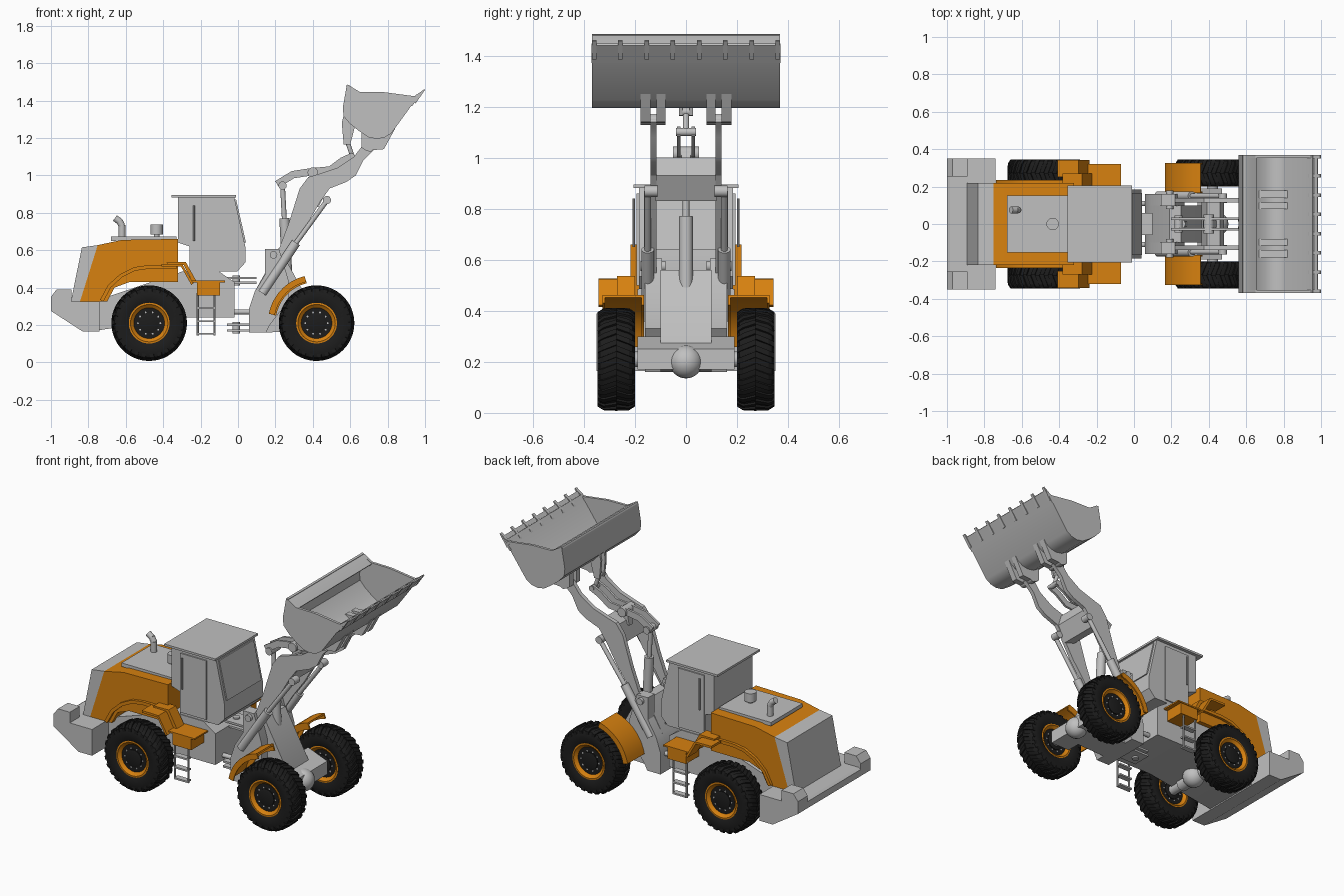
import bpy, bmesh, math
from mathutils import Vector, Matrix

if "Cube" in bpy.data.objects:
    bpy.data.objects.remove(bpy.data.objects["Cube"])

def material(name, rgb):
    m = bpy.data.materials.new(name)
    m.diffuse_color = (*rgb, 1)
    m.use_nodes = True
    m.node_tree.nodes["Principled BSDF"].inputs["Base Color"].default_value = m.diffuse_color
    return m

GREY = material("light grey", (0.53, 0.53, 0.53))
ORANGE = material("orange", (0.68, 0.22, 0.005))
BLACK = material("tyre black", (0.012, 0.012, 0.012))

def finish(name, bm, mat, angle=30):
    bmesh.ops.recalc_face_normals(bm, faces=bm.faces)
    me = bpy.data.meshes.new(name)
    bm.to_mesh(me)
    bm.free()
    me.materials.append(mat)
    me.polygons.foreach_set("use_smooth", [True] * len(me.polygons))
    me.set_sharp_from_angle(angle=math.radians(angle))
    ob = bpy.data.objects.new(name, me)
    bpy.context.collection.objects.link(ob)
    return ob

def prism(name, pts, y0, y1, mat, both=False):
    """Side profile (x, z) extruded across y, optionally on both sides."""
    bm = bmesh.new()
    for a, b in [(y0, y1)] + ([(-y0, -y1)] if both else []):
        f = bm.faces.new([bm.verts.new((x, a, z)) for x, z in pts])
        r = bmesh.ops.extrude_face_region(bm, geom=[f])
        for v in r["geom"]:
            if isinstance(v, bmesh.types.BMVert):
                v.co.y = b
    return finish(name, bm, mat)

def box(name, x0, x1, y0, y1, z0, z1, mat, both=False):
    return prism(name, [(x0, z0), (x1, z0), (x1, z1), (x0, z1)], y0, y1, mat, both)

def rods(name, segs, mat, sides=20):
    """Cylinders given as (start, end, radius)."""
    bm = bmesh.new()
    for a, b, r in segs:
        a, b = Vector(a), Vector(b)
        d = b - a
        m = Matrix.Translation((a + b) / 2) @ d.to_track_quat('Z', 'Y').to_matrix().to_4x4()
        bmesh.ops.create_cone(bm, cap_ends=True, segments=sides, radius1=r, radius2=r,
                              depth=d.length, matrix=m)
    return finish(name, bm, mat)

def band(path, t):
    """Closed profile made by giving an open (x, z) path a thickness."""
    off = []
    for i, p in enumerate(path):
        a, b = Vector(path[max(i - 1, 0)]), Vector(path[min(i + 1, len(path) - 1)])
        d = (b - a).normalized()
        off.append((p[0] - d.y * t, p[1] + d.x * t))
    return list(path) + off[::-1]

def lathe(name, prof, centre, mat, n=48):
    """Spin (radius, y) profile about the y axis."""
    bm = bmesh.new()
    rings = [[bm.verts.new((centre[0] + r * math.cos(k * math.tau / n), centre[1] + y,
              centre[2] + r * math.sin(k * math.tau / n))) for k in range(n)] for r, y in prof]
    for a, b in zip(rings, rings[1:]):
        for k in range(n):
            bm.faces.new((a[k], a[(k + 1) % n], b[(k + 1) % n], b[k]))
    for ring in (rings[0], rings[-1]):
        bm.faces.new(ring)
    return finish(name, bm, mat)

# Wheels: tyre, slanted tread lugs, rim, hub and bolts
def wheel(tag, cx, cy):
    c = (cx, cy, 0.21)
    half = [(0.1, 0.05), (0.108, 0.064), (0.125, 0.071), (0.165, 0.073), (0.185, 0.064), (0.193, 0.045)]
    lathe(tag + "_tyre", [(r, -w) for r, w in half] + [(r, w) for r, w in half[::-1]], c, BLACK)
    bm = bmesh.new()
    n = 26
    for s in (-1, 1):
        for k in range(n):
            base = (k + (0.5 if s > 0 else 0)) * math.tau / n
            quads = []
            for w, ri, ro, lag in ((0.0, 0.185, 0.202, 0.1), (0.05, 0.185, 0.2, 0.0), (0.073, 0.165, 0.185, -0.04)):
                quads.append([bm.verts.new((cx + r * math.cos(base + lag + a), cy + s * w,
                              0.21 + r * math.sin(base + lag + a)))
                              for r, a in ((ri, -.065), (ro, -.055), (ro, .055), (ri, .065))])
            for p, q in zip(quads, quads[1:]):
                for i in range(4):
                    bm.faces.new((p[i], p[(i + 1) % 4], q[(i + 1) % 4], q[i]))
            bm.faces.new(quads[0])
            bm.faces.new(quads[-1])
    finish(tag + "_tread", bm, BLACK)
    rim = [(0.045, 0.045), (0.08, 0.047), (0.086, 0.055), (0.095, 0.06), (0.1, 0.067), (0.109, 0.066), (0.109, 0.05)]
    lathe(tag + "_rim", [(r, -w) for r, w in rim] + [(r, w) for r, w in rim[::-1]], c, ORANGE)
    lathe(tag + "_hub", [(0.04, -0.06), (0.052, -0.056), (0.052, 0.056), (0.04, 0.06)], c, BLACK, 32)
    rods(tag + "_bolts", [((cx + 0.06 * math.cos(k * math.tau / 10), cy - 0.053, 0.21 + 0.06 * math.sin(k * math.tau / 10)),
                           (cx + 0.06 * math.cos(k * math.tau / 10), cy + 0.053, 0.21 + 0.06 * math.sin(k * math.tau / 10)), 0.005)
                          for k in range(10)], GREY, 8)

for tag, x in (("front", 0.42), ("rear", -0.475)):
    wheel(tag + "_right_wheel", x, -0.273)
    wheel(tag + "_left_wheel", x, 0.273)
    rods(tag + "_axle", [((x, -0.25, 0.21), (x, 0.25, 0.21), 0.03),
                         ((x, -0.13, 0.21), (x, 0.13, 0.21), 0.04)], GREY)
    bm = bmesh.new()
    bmesh.ops.create_uvsphere(bm, u_segments=24, v_segments=12, radius=0.065,
                              matrix=Matrix.Translation((x + 0.02, 0, 0.2)))
    finish(tag + "_differential", bm, GREY)

# Rear body: counterweight, frame, grille, hood
prism("counterweight", [(-1, .275), (-.83, .165), (-.74, .165), (-.74, .325), (-.985, .325), (-1, .315)], -.35, .35, GREY)
prism("counterweight_horn", [(-1, .31), (-.89, .31), (-.89, .39), (-.97, .39), (-1, .35)], .255, .35, GREY, True)
prism("rear_frame", [(-.76, .17), (-.28, .24), (-.02, .24), (-.02, .43), (-.1, .485), (-.3, .485), (-.76, .33)], -.19, .19, GREY)
grille = prism("rear_grille", [(-.893, .325), (-.845, .325), (-.75, .627), (-.835, .615)], -.218, .218, GREY)
bm = bmesh.new()
bm.from_mesh(grille.data)
bm.faces.ensure_lookup_table()
back = min(bm.faces, key=lambda f: f.calc_center_median().x)
bmesh.ops.inset_region(bm, faces=[back], thickness=0.018, depth=0)
bmesh.ops.translate(bm, verts=back.verts, vec=(0.015, 0, 0))
bm.to_mesh(grille.data)
bm.free()
prism("hood", [(-.845, .325), (-.7, .325), (-.66, .4), (-.58, .43), (-.32, .43), (-.32, .66), (-.62, .655), (-.75, .627)], -.218, .218, ORANGE)
prism("wheel_arch", band([(-.72, .325), (-.68, .40), (-.62, .455), (-.55, .49), (-.48, .50), (-.33, .50)], .02), .21, .235, ORANGE, True)
box("hood_top_plate", -.68, -.33, -.152, .152, .65, .672, GREY)
rods("air_cleaner", [((-.435, 0, .66), (-.435, 0, .7), .015), ((-.435, 0, .685), (-.435, 0, .738), .033)], GREY)
rods("exhaust_pipe", [((-.62, .075, .66), (-.62, .075, .735), .018), ((-.62, .075, .73), (-.635, .075, .757), .018),
                      ((-.632, .075, .753), (-.658, .075, .772), .018)], GREY)

# Cab with roof, door and window panels
prism("cab", [(-.32, .885), (-.32, .64), (-.26, .62), (-.26, .485), (-.005, .485), (.04, .535), (.04, .615), (-.02, .885)], -.185, .185, GREY)
box("cab_roof", -.355, -.01, -.205, .205, .882, .895, GREY)
prism("cab_door", [(-.255, .5), (-.08, .5), (-.08, .86), (-.255, .86)], .18, .193, GREY, True)
prism("cab_front_window", [(.035, .64), (.043, .64), (-.01, .87), (-.02, .87)], -.165, .165, GREY)
rods("cab_handrail", [((-.235, s * .205, .65), (-.235, s * .205, .84), .005) for s in (-1, 1)], GREY, 8)

# Steps, ladders and rear fenders
box("step_box", -.22, -.095, .185, .315, .358, .43, ORANGE, True)
box("step_deck", -.255, -.07, .185, .32, .428, .437, ORANGE, True)
prism("rear_fender", band([(-.25, .415), (-.305, .513), (-.41, .513)][::-1], .014), .25, .342, ORANGE, True)
prism("rear_fender_bracket", band([(-.24, .425), (-.29, .52), (-.38, .515)][::-1], .02), .2, .27, ORANGE, True)
rods("ladder", [s for y in (-.3, .3) for s in
     [((x, y, .145), (x, y, .37), .006) for x in (-.215, -.125)]], GREY, 8)
for i, z in enumerate((.148, .215, .285)):
    box("ladder_step_%d" % i, -.215, -.125, .275, .31, z, z + .01, GREY, True)

# Articulated joint
for i, z in enumerate((.165, .195, .42, .445)):
    box("hinge_plate_%d" % i, -.06, .1, -.06, .06, z, z + .012, GREY)
rods("hinge_pins", [((-.01, 0, .155), (-.01, 0, .215), .02), ((-.01, 0, .41), (-.01, 0, .465), .02)], GREY)
rods("steering_cylinders", [((-.06, s * .11, .27), (.1, s * .11, .27), .014) for s in (-1, 1)], GREY)

# Front frame
prism("front_frame_core", [(.06, .16), (.15, .16), (.42, .17), (.42, .25), (.25, .56), (.19, .56), (.09, .38), (.06, .29)], -.1, .1, GREY)
prism("front_frame_cheek", [(.06, .16), (.15, .16), (.17, .2), (.27, .33), (.27, .44), (.22, .605), (.145, .605), (.145, .47), (.09, .38), (.06, .29)], .095, .16, GREY, True)
prism("axle_mount", [(.34, .17), (.47, .17), (.47, .25), (.34, .3)], -.19, .19, GREY)

# Front fenders following the tyres
arc = [(.42 + .25 * math.cos(math.radians(a)), .21 + .25 * math.sin(math.radians(a))) for a in range(169, 106, -7)] + [(.358, .452)]
prism("front_fender", band(arc, .01), .165, .327, ORANGE, True)
prism("front_fender_lip", band(arc, -.022), .318, .327, ORANGE, True)
prism("front_fender_inner", band(arc, -.03), .165, .175, ORANGE, True)

# Lift arms, cross tube and hydraulics
prism("lift_arm", [(.17, .53), (.165, .59), (.22, .61), (.27, .74), (.33, .93), (.375, .99), (.44, 1.01), (.53, 1.04), (.62, 1.1),
                   (.67, 1.165), (.71, 1.17), (.73, 1.14), (.71, 1.12), (.67, 1.08), (.63, 1.0), (.58, .965), (.49, .93),
                   (.44, .86), (.37, .74), (.29, .63), (.22, .52)], .115, .14, GREY, True)
prism("arm_crossbeam", [(.36, .85), (.43, .83), (.48, .93), (.46, 1.0), (.39, .96)], -.12, .12, GREY)
rods("lift_cylinders", [r for s in (-.125, .125) for r in
     (((.13, s * 1.2, .37), (.31, s * 1.2, .64), .025), ((.3, s * 1.2, .625), (.475, s * 1.2, .865), .013),
      ((.475, s * .9, .868), (.475, s * 1.3, .868), .022))], GREY)
rods("tilt_cylinder", [((.262, 0, .49), (.248, 0, .77), .027), ((.248, 0, .76), (.238, 0, .945), .013)], GREY)
prism("rocker_lever", band([(.22, .935), (.3, .985), (.4, 1.0), (.5, 1.01), (.57, 1.06), (.625, 1.085)], .04), .022, .036, GREY, True)
prism("rocker_bracket", [(.37, .93), (.46, .95), (.42, 1.035), (.39, 1.035)], -.018, .018, GREY)
rods("pivot_pins", [((.238, -.045, .945), (.238, .045, .945), .022), ((.4, -.05, 1.015), (.4, .05, 1.015), .028),
                    ((.612, -.04, 1.1), (.612, .04, 1.1), .016), ((.585, -.028, 1.18), (.585, .028, 1.18), .016)], GREY)
rods("bucket_link", [((.612, 0, 1.1), (.585, 0, 1.18), .012)], GREY)
rods("arm_pivots", [((x, s * .08, z), (x, s * .178, z), .02) for s in (-1, 1) for x, z in ((.19, .575), (.705, 1.147))], GREY)

# Bucket: curved shell, side plates, lip, teeth and brackets
shell = [(.965, 1.425), (.82, 1.225), (.785, 1.203), (.745, 1.195), (.7, 1.203), (.65, 1.235), (.6, 1.275), (.565, 1.315), (.56, 1.36), (.582, 1.485)]
prism("bucket_shell", band(shell, -.014), -.365, .365, GREY)
prism("bucket_side", shell + [(.6, 1.477), (.65, 1.447), (.78, 1.445), (.93, 1.425)], .352, .368, GREY, True)
prism("spill_guard", band([(.582, 1.485), (.605, 1.475), (.655, 1.44)], -.01), -.365, .365, GREY)
prism("cutting_edge", [(.92, 1.38), (.93, 1.37), (.985, 1.44), (.98, 1.447)], -.37, .37, GREY)
for i in range(8):
    y = -.36 + i * .72 / 7
    prism("bucket_tooth_%d" % i, [(.93, 1.4), (.95, 1.385), (1.0, 1.457), (.995, 1.46), (.94, 1.42)], y - .009, y + .009, GREY)
prism("bucket_bracket", [(.66, 1.15), (.685, 1.132), (.78, 1.14), (.84, 1.25), (.66, 1.24)], .14, .178, GREY, True)
prism("bucket_bracket_inner", [(.66, 1.15), (.685, 1.132), (.78, 1.14), (.84, 1.25), (.66, 1.24)], .08, .115, GREY, True)
prism("bucket_link_ears", [(.565, 1.165), (.6, 1.165), (.625, 1.26), (.565, 1.32), (.555, 1.28)], .014, .028, GREY, True)
